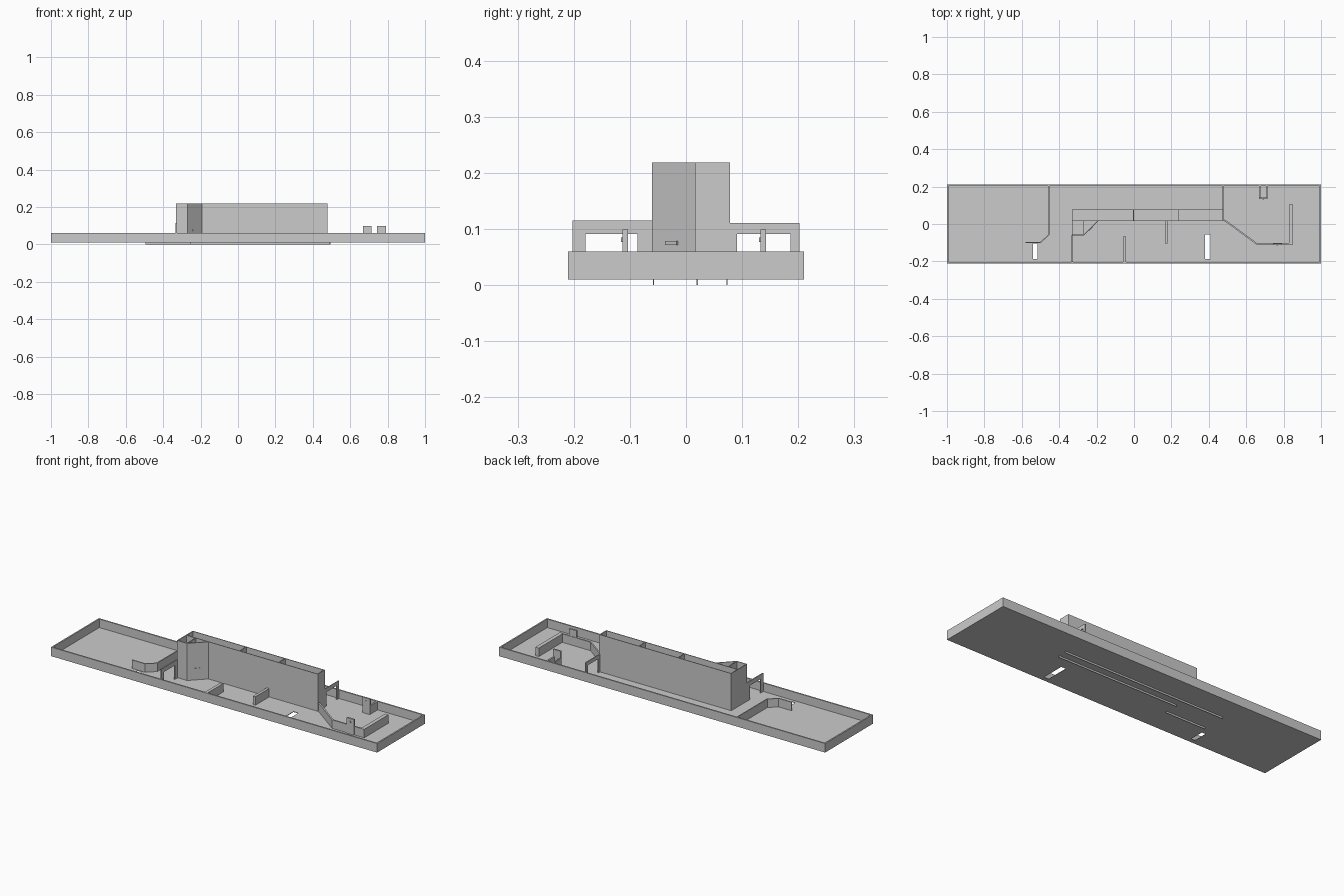
import bpy, bmesh
from mathutils import Vector

if "Cube" in bpy.data.objects:
    bpy.data.objects.remove(bpy.data.objects["Cube"])

FLOOR, RIM, TOP = 0.013, 0.06, 0.219


def prism(name, pts, z0, z1):
    """Extrude a plan outline vertically."""
    bm = bmesh.new()
    face = bm.faces.new([bm.verts.new((x, y, z0)) for x, y in pts])
    ext = bmesh.ops.extrude_face_region(bm, geom=[face])
    verts = [g for g in ext["geom"] if isinstance(g, bmesh.types.BMVert)]
    bmesh.ops.translate(bm, verts=verts, vec=(0, 0, z1 - z0))
    bmesh.ops.recalc_face_normals(bm, faces=bm.faces)
    me = bpy.data.meshes.new(name)
    bm.to_mesh(me)
    bm.free()
    ob = bpy.data.objects.new(name, me)
    bpy.context.collection.objects.link(ob)
    return ob


def box(name, x0, x1, y0, y1, z0, z1):
    return prism(name, [(x0, y0), (x1, y0), (x1, y1), (x0, y1)], z0, z1)


def wall(name, path, z0, z1, t=0.006):
    """Thin wall of thickness t centred on an open plan path, mitred at bends."""
    p = [Vector(q) for q in path]
    d = [(b - a).normalized() for a, b in zip(p, p[1:])]
    n = [Vector((-v.y, v.x)) for v in d]
    left, right = [], []
    for i, q in enumerate(p):
        a, b = n[max(i - 1, 0)], n[min(i, len(n) - 1)]
        m = (a + b).normalized()
        m *= t / 2 / m.dot(a)
        left.append(q + m)
        right.append(q - m)
    return prism(name, [tuple(v) for v in left + right[::-1]], z0, z1)


def portal(name, x, y0, y1, open0, open1, top):
    """Doorway across the deck: two legs and a lintel."""
    x0, x1 = x - 0.003, x + 0.003
    box(name + "_leg_a", x0, x1, y0, open0, FLOOR, top)
    box(name + "_leg_b", x0, x1, open1, y1, FLOOR, top)
    box(name + "_lintel", x0, x1, open0, open1, 0.091, top)


# Deck floor with two rectangular openings
floor = box("deck_floor", -1, 1, -0.21, 0.21, 0.01, FLOOR)
for i, (x0, x1, y0, y1) in enumerate([(-0.54, -0.515, -0.186, -0.105),
                                      (0.38, 0.41, -0.186, -0.056)]):
    cut = box(f"floor_cutter_{i}", x0, x1, y0, y1, -0.05, 0.05)
    cut.hide_render = True
    cut.hide_viewport = True
    mod = floor.modifiers.new("opening", "BOOLEAN")
    mod.operation, mod.object, mod.solver = "DIFFERENCE", cut, "EXACT"

# Perimeter rim
T = 0.008
for s, side in ((-1, "front"), (1, "back")):
    a, b = sorted((s * 0.21, s * (0.21 - T)))
    box(f"rim_{side}", -1, 1, a, b, 0.01, RIM)
for s, side in ((-1, "left"), (1, "right")):
    a, b = sorted((s * 1.0, s * (1 - T)))
    box(f"rim_{side}", a, b, -0.21 + T, 0.21 - T, 0.01, RIM)

# Tall open-topped central block with its angled bay
t = 0.004
wall("block_back_and_ends", [(0.476, 0.018), (0.476, 0.076), (-0.33, 0.076),
                             (-0.33, -0.059), (-0.27, -0.059), (-0.193, 0.018)],
     FLOOR, TOP, t)
wall("block_front", [(-0.328, 0.018), (0.478, 0.018)], FLOOR, TOP, t)
for i, x in enumerate((-0.003, 0.236)):
    wall(f"block_divider_{i}", [(x, 0.02), (x, 0.074)], FLOOR, TOP, t)
wall("bay_divider", [(-0.271, -0.057), (-0.271, 0.016)], FLOOR, TOP, t)
wall("bay_handle", [(-0.242, -0.035), (-0.222, -0.015)], 0.072, 0.079, 0.006)

# Doorways beside the block
portal("left_portal", -0.33, -0.202, -0.058, -0.179, -0.086, 0.115)
portal("right_portal", 0.475, 0.074, 0.202, 0.091, 0.186, 0.111)

# Low partitions
wall("left_partition", [(-0.456, 0.203), (-0.456, -0.058), (-0.50, -0.099),
                        (-0.58, -0.099)], FLOOR, RIM)
wall("right_partition", [(0.482, 0.022), (0.655, -0.105), (0.85, -0.105)],
     FLOOR, RIM, 0.008)
box("right_counter", 0.829, 0.85, -0.102, 0.105, FLOOR, RIM)
box("front_bench", -0.06, -0.043, -0.203, -0.067, FLOOR, RIM)
box("middle_bench", 0.165, 0.18, -0.105, 0.017, FLOOR, RIM)

# Raised panels with small knobs, one in a little rear booth
for name, x, y in (("booth_panel", 0.692, 0.138), ("partition_panel", 0.767, -0.108)):
    box(name, x - 0.023, x + 0.023, y - 0.005, y + 0.005, FLOOR, 0.099)
    box(name + "_knob", x - 0.004, x + 0.004, y - 0.008, y - 0.004, 0.077, 0.085)
wall("booth_left_side", [(0.672, 0.143), (0.672, 0.203)], FLOOR, RIM)
wall("booth_right_side", [(0.71, 0.143), (0.71, 0.203)], FLOOR, RIM, 0.009)

# Thin runners under the deck
for i, (x0, x1, y) in enumerate([(-0.495, 0.495, 0.073), (-0.25, 0.49, 0.02),
                                 (-0.495, -0.25, -0.058)]):
    wall(f"runner_{i}", [(x0, y), (x1, y)], 0.0, 0.011, 0.002)
